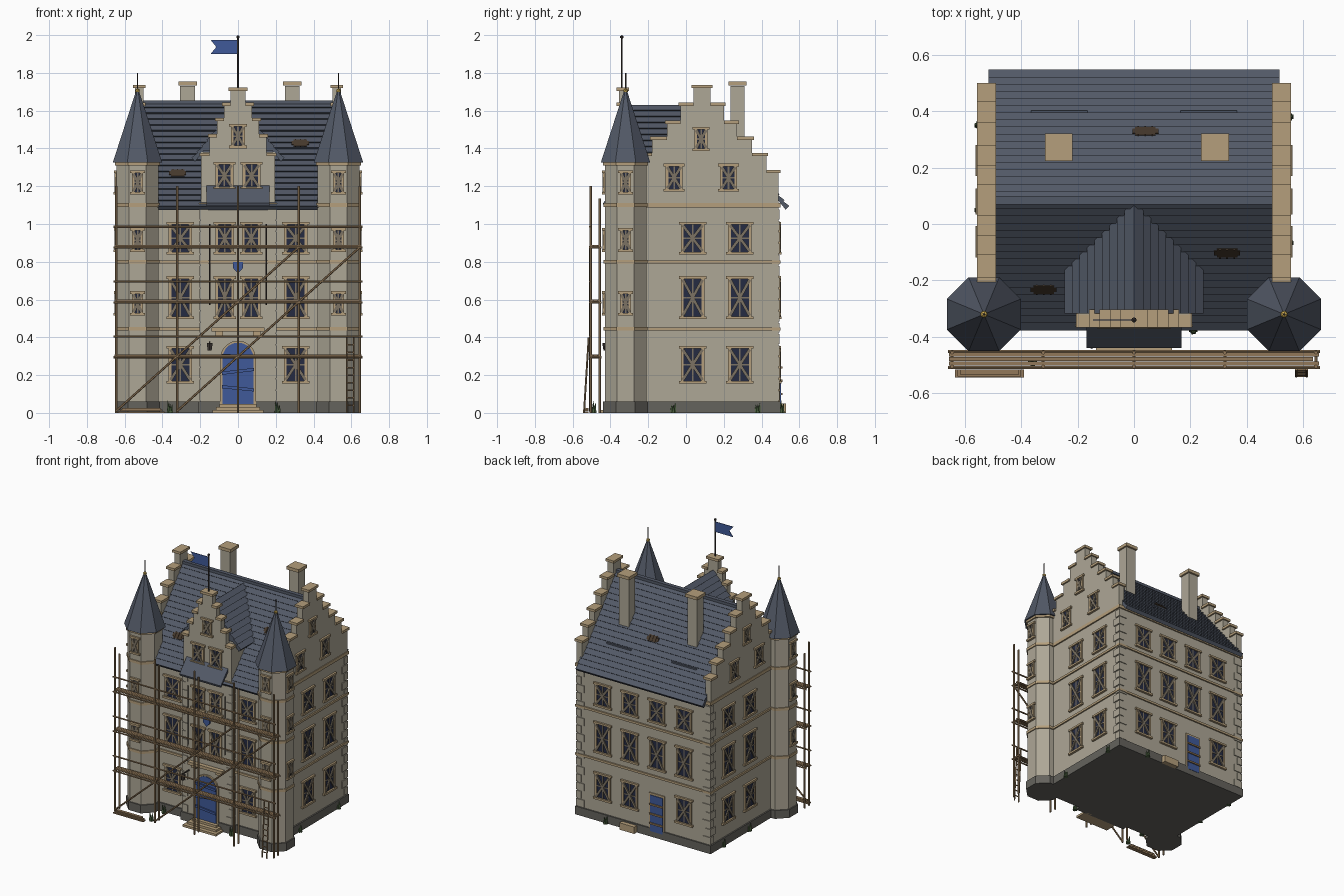
import bpy, bmesh
from math import pi, cos, sin, atan2
from mathutils import Matrix, Vector

if "Cube" in bpy.data.objects:
    bpy.data.objects.remove(bpy.data.objects["Cube"])

COL = dict(stone=(.42, .385, .305), trim=(.46, .345, .2), dark=(.13, .125, .11), slate=(.085, .1, .135),
           glass=(.018, .024, .055), board=(.2, .17, .125), blue=(.05, .1, .32), wood=(.29, .19, .1),
           iron=(.05, .04, .035), gold=(.6, .4, .08), green=(.07, .12, .05), hole=(.06, .04, .025))
MATS = {}
for k, c in COL.items():
    MATS[k] = bpy.data.materials.new(k)
    MATS[k].diffuse_color = (*c, 1)
PARTS = {}
I = Matrix.Identity(4)
T = lambda x, y, z: Matrix.Translation((x, y, z))


def part(name, mat):
    return PARTS.setdefault(name, (bmesh.new(), mat))[0]


def box(p, lo, hi, M=I):
    lo, hi = Vector(lo), Vector(hi)
    bmesh.ops.create_cube(p, size=1, matrix=M @ Matrix.Translation((lo + hi) / 2) @ Matrix.Diagonal((*(hi - lo), 1)))


def rod(p, a, b, r, n=6, r2=None):
    a, b = Vector(a), Vector(b)
    q = (b - a).to_track_quat('Z', 'Y').to_matrix().to_4x4()
    bmesh.ops.create_cone(p, cap_ends=True, segments=n, radius1=r, radius2=r if r2 is None else r2,
                          depth=(b - a).length, matrix=Matrix.Translation((a + b) / 2) @ q)


def octo(p, x, y, z0, z1, ap, ap2=None):
    k = 1 / cos(pi / 8)
    bmesh.ops.create_cone(p, cap_ends=True, segments=8, radius1=ap * k, radius2=(ap if ap2 is None else ap2) * k,
                          depth=z1 - z0, matrix=T(x, y, (z0 + z1) / 2) @ Matrix.Rotation(pi / 8, 4, 'Z'))


def prism(p, pts, axis, a, b, M=I):
    rings = [[p.verts.new(M @ Vector((w, u, v) if axis == 'X' else (u, w, v))) for u, v in pts] for w in (a, b)]
    n = len(pts)
    fs = [p.faces.new(rings[0]), p.faces.new(rings[1][::-1])]
    for i in range(n):
        j = (i + 1) % n
        fs.append(p.faces.new((rings[0][i], rings[1][i], rings[1][j], rings[0][j])))
    bmesh.ops.recalc_face_normals(p, faces=fs)


def roof(p, c, half, z0, z1, n, axis, a, b):
    # saw-tooth slate courses on both slopes
    N = Vector((z1 - z0, half)).normalized() * .009
    side = []
    for i in range(n):
        s, e = i / n, (i + 1) / n
        side += [(half * (1 - s), z0 + (z1 - z0) * s), (half * (1 - s) + N.x, z0 + (z1 - z0) * s + N.y),
                 (half * (1 - e), z0 + (z1 - z0) * e)]
    side = [(half - .06, z0 + .045), (half - .012, z0 - .015)] + side
    prism(p, [(c + h, z) for h, z in side] + [(c - h, z) for h, z in side[-2::-1]], axis, a, b)


def stepped(c, steps, zb, axis, a, b, over):
    # crow-stepped gable with coping stones
    pts = [(steps[0][0], zb)]
    for i, (h, z) in enumerate(steps):
        pts += [(h, pts[-1][1])] * (i > 0) + [(h, z)]
    prism(part('gable_walls', 'stone'), [(c + h, z) for h, z in pts] + [(c - h, z) for h, z in pts[::-1]], axis, a, b)
    inner = [h for h, z in steps[1:]] + [0]
    for (h, z), i in zip(steps, inner):
        for s in (-1, 1):
            u = sorted((c + s * i, c + s * (h + .01)))
            lo, hi = (a - over, u[0], z - .016), (b + over, u[1], z + .002)
            if axis == 'Y':
                lo, hi = (lo[1], lo[0], lo[2]), (hi[1], hi[0], hi[2])
            box(part('gable_copings', 'trim'), lo, hi)


def window(x, y, z, ang, w, h):
    M = T(x, y, z) @ Matrix.Rotation(ang, 4, 'Z')
    fr, bd = part('window_surrounds', 'trim'), part('window_boards', 'board')
    w, h = w / 2, h / 2
    box(part('window_glass', 'glass'), (-w, -.003, -h), (w, .01, h), M)
    for s in (-1, 1):
        box(fr, (s * w - .007, -.01, -h), (s * w + .007, .005, h), M)
    box(fr, (-w - .018, -.014, h), (w + .018, .005, h + .014), M)
    box(fr, (-w - .018, -.016, -h - .014), (w + .018, .005, -h), M)
    box(bd, (-.004, -.006, -h), (.004, 0, h), M)
    box(bd, (-w, -.006, -.004), (w, 0, .004), M)
    L, a = (w * w + h * h) ** .5 * .95, atan2(h, w)
    for s in (-1, 1):
        box(bd, (-L, -.013, -.008), (L, -.005, .008), M @ Matrix.Rotation(s * a, 4, 'Y'))


# main body, plinth and string courses
box(part('main_walls', 'stone'), (-.54, -.32, .02), (.54, .49, 1.13))
box(part('main_walls', 'stone'), (-.2, -.355, .02), (.2, -.3, 1.08))
pl, bands = part('plinth', 'dark'), part('string_courses', 'trim')
box(pl, (-.55, -.33, 0), (.55, .5, .06))
box(pl, (-.21, -.365, 0), (.21, -.3, .06))
for z in (.445, .8, 1.1):
    t = .024 if z > 1 else .016
    box(bands, (-.55, -.33, z - t / 2), (.55, .5, z + t / 2))
    if z != .445:
        box(bands, (-.207, -.363, z - t / 2), (.207, -.3, z + t / 2))

# main roof and chimneys
roof(part('main_roof', 'slate'), .085, .455, 1.09, 1.645, 18, 'X', -.515, .515)
for s in (-1, 1):
    x = .01 + s * .277
    box(part('chimneys', 'stone'), (x - .039, .235, 1.3), (x + .039, .31, 1.73))
    box(part('chimney_caps', 'trim'), (x - .049, .224, 1.732), (x + .049, .321, 1.755))
    stepped(.085, [(.405, 1.285), (.34, 1.375), (.265, 1.46), (.185, 1.545), (.115, 1.64), (.045, 1.735)],
            1.1, 'X', min(s * .5, s * .545), max(s * .5, s * .545), .011)
box(part('ridge', 'slate'), (-.5, .07, 1.635), (.5, .1, 1.655))

# front dormer gable and its roof
stepped(0, [(.195, 1.375), (.15, 1.475), (.112, 1.56), (.075, 1.64), (.04, 1.72)], 1.05, 'Y', -.355, -.315, .012)
box(part('gable_walls', 'stone'), (-.195, -.32, 1.1), (.195, -.12, 1.38))
roof(part('dormer_roof', 'slate'), 0, .24, 1.345, 1.63, 9, 'Y', -.317, .068)

# holes in the roof with bare rafters, and slipped slate rows
slope = atan2(.555, .455)
for x, y in ((-.32, -.23), (.33, -.1), (.04, .325)):
    s = 1 if y < .085 else -1
    M = T(x, y, 1.645 - abs(y - .085) * 1.22 + .006) @ Matrix.Rotation(s * slope, 4, 'X')
    box(part('roof_holes', 'hole'), (-.036, -.022, -.01), (.036, .022, .006), M)
    box(part('roof_holes', 'hole'), (-.046, -.01, -.01), (.046, .014, .006), M)
    for k in (-.025, 0, .025):
        box(part('bare_rafters', 'hole'), (k - .003, -.024, 0), (k + .003, .024, .009), M)
for x in (-.265, .265):
    box(part('slipped_slates', 'slate'), (x - .1, .394, 1.26), (x + .1, .402, 1.275))

# corner towers
for s in (-1, 1):
    x, y = s * .532, -.32
    tw = part('tower_walls', 'stone')
    octo(pl, x, y, 0, .06, .119)
    octo(tw, x, y, .02, 1.34, .11)
    for z in (.445, .8, 1.1):
        octo(bands, x, y, z - .01, z + .01, .117)
    octo(bands, x, y, 1.31, 1.33, .12)
    octo(part('tower_roofs', 'slate'), x, y, 1.325, 1.71, .131, .006)
    rod(part('tower_finials', 'iron'), (x, y, 1.7), (x, y, 1.8), .004)
    bmesh.ops.create_icosphere(part('finial_balls', 'gold'), subdivisions=1, radius=.014, matrix=T(x, y, 1.705))
    for z in (.58, .915, 1.22):
        window(x, y - .11, z, 0, .045, .1)
        window(x + s * .11, y, z, s * pi / 2, .045, .1)

# windows by facade
rows = ((.255, .17), (.61, .2), (.925, .145))
for z, h in rows:
    for s in (-1, 1):
        window(s * .305, -.32, z, 0, .11, h)
        if z > .5:
            window(s * .07, -.355, z, 0, .085, h)
        for y in (.035, .285):
            window(s * .54, y, z, s * pi / 2, .11, h)
    for x in (-.33, -.11, .11, .33):
        if z > .5 or x != -.11:
            window(x, .49, z, pi, .11, h)
for s in (-1, 1):
    window(s * .072, -.355, 1.255, 0, .08, .12)
    for y, z, w in ((-.063, 1.245, .075), (.225, 1.245, .075), (.08, 1.45, .055)):
        window(s * .545, y, z, s * pi / 2, w, .12 if z < 1.4 else .1)
window(0, -.355, 1.465, 0, .06, .1)

# quoins on back corners and front bay
qu = part('quoins', 'stone')
for i in range(17):
    z, w = .065 + i * .06, (.065, .04)[i % 2]
    for s in (-1, 1):
        a, b = sorted((s * .546, s * (.546 - w)))
        box(qu, (a, .496 - (.105 - w), z), (b, .496, z + .052))
        a, b = sorted((s * .204, s * (.204 - w * .7)))
        box(qu, (a, -.36, z), (b, -.31, z + .052))

# front door, arch, steps and hood
arch = lambda w, z0, zc: [(-w, z0), (w, z0)] + [(w * cos(k * pi / 10), zc + w * sin(k * pi / 10)) for k in range(11)]
prism(part('door_surround', 'trim'), arch(.095, .04, .287), 'Y', -.366, -.34)
prism(part('front_door', 'blue'), arch(.082, .04, .29), 'Y', -.37, -.34)
for z, r in ((.13, .1), (.22, -.12), (.3, .06)):
    box(part('door_boards', 'blue'), (-.085, -.38, -.008), (.085, -.37, .008), T(0, 0, z) @ Matrix.Rotation(r, 4, 'Y'))
for i in range(3):
    box(part('door_steps', 'trim'), (-.135 + i * .018, -.45 + i * .028, 0), (.135 - i * .018, -.35, .016 * (i + 1)))
box(bands, (-.14, -.385, .43), (.14, -.34, .452))
for s in (-1, 1):
    box(bands, (s * .1 - .02, -.375, .41), (s * .1 + .02, -.34, .43))
# shield, lantern, bay rods
prism(part('shield', 'blue'), [(-.028, .8), (.028, .8), (.025, .765), (0, .74), (-.025, .765)], 'Y', -.368, -.35)
ln = part('lantern', 'iron')
rod(ln, (-.15, -.35, .375), (-.15, -.43, .375), .005)
rod(ln, (-.15, -.425, .33), (-.15, -.425, .37), .012, 6, .018)
for s in (-1, 1):
    rod(part('bay_rods', 'iron'), (s * .15, -.366, .57), (s * .15, -.366, 1.0), .004)
# sloping canopy on the bay
prism(part('canopy', 'slate'), [(-.355, 1.205), (-.44, 1.11), (-.435, 1.095), (-.355, 1.18)], 'X', -.168, .168)

# back door with boards and loose stone step
box(part('back_door_surround', 'trim'), (-.172, .48, .05), (-.048, .497, .32))
box(part('back_door', 'blue'), (-.16, .48, .04), (-.06, .502, .305))
for z in (.1, .17, .24):
    box(part('back_door_boards', 'wood'), (-.165, .502, z - .006), (-.055, .51, z + .006))
box(part('back_step', 'trim'), (.05, .495, 0), (.17, .53, .05))

# flag
rod(part('flag_pole', 'iron'), (0, -.34, 1.7), (0, -.34, 1.99), .005)
bmesh.ops.create_icosphere(part('flag_pole', 'iron'), subdivisions=1, radius=.01, matrix=T(0, -.34, 1.99))
prism(part('flag', 'blue'), [(0, 1.975), (-.145, 1.975), (-.115, 1.937), (-.145, 1.9), (0, 1.9)], 'Y', -.342, -.338)

# scaffolding: poles, rails, decks, braces
sc = part('scaffold', 'wood')
for x in (-.645, -.322, 0, .322, .645):
    rod(sc, (x, -.505, 0), (x, -.505, 1.2), .007)
    rod(sc, (x, -.456, 0), (x, -.456, 1.135), .007)
    for z in (.295, .585, .875):
        rod(sc, (x, -.512, z), (x, -.447, z), .006)
for z in (.295, .585, .875):
    for k in range(3):
        y = -.502 + k * .016
        box(part('scaffold_decks', 'wood'), (-.655, y, z + .005), (.655 - k % 2 * .02, y + .014, z + .014))
    for y in (-.509, -.452):
        rod(sc, (-.66, y, z), (.66, y, z), .006)
    rod(sc, (-.66, -.509, z + .11), (.66, -.509, z + .11), .006)
for x in (-.645, -.322):
    rod(sc, (x, -.509, .01), (x + .97, -.509, .88), .006)

# ladder and plank pile
ld = part('ladder', 'wood')
for x in (.575, .612):
    rod(ld, (x, -.54, 0), (x, -.515, .4), .005)
for k in range(9):
    y, z = -.538 + k * .0025, .04 + k * .04
    rod(ld, (.575, y, z), (.612, y, z), .004)
for k in range(3):
    box(part('plank_pile', 'wood'), (-.635 + k * .01, -.544 + k * .004, k * .009), (-.39 - k * .01, -.515, k * .009 + .008))

# weeds along the walls
for x, y in ((-.36, -.345), (.21, -.375), (.55, -.067), (.55, .38), (-.55, .05), (-.55, .35), (.3, .505), (-.36, -.49)):
    for a in range(4):
        dx, dy = .012 * cos(a * 1.6), .012 * sin(a * 1.6)
        rod(part('weeds', 'green'), (x + dx * .5, y + dy * .5, 0), (x + dx, y + dy, .045 + .01 * (a % 3)), .012, 5, 0)

# turn the parts into objects
for name, (bm, mat) in PARTS.items():
    me = bpy.data.meshes.new(name)
    bm.to_mesh(me)
    bm.free()
    me.materials.append(MATS[mat])
    bpy.context.collection.objects.link(bpy.data.objects.new(name, me))

for m in bpy.data.materials:
    if m.users and not m.is_grease_pencil:
        m.use_nodes = True
        m.node_tree.nodes["Principled BSDF"].inputs["Base Color"].default_value = m.diffuse_color
